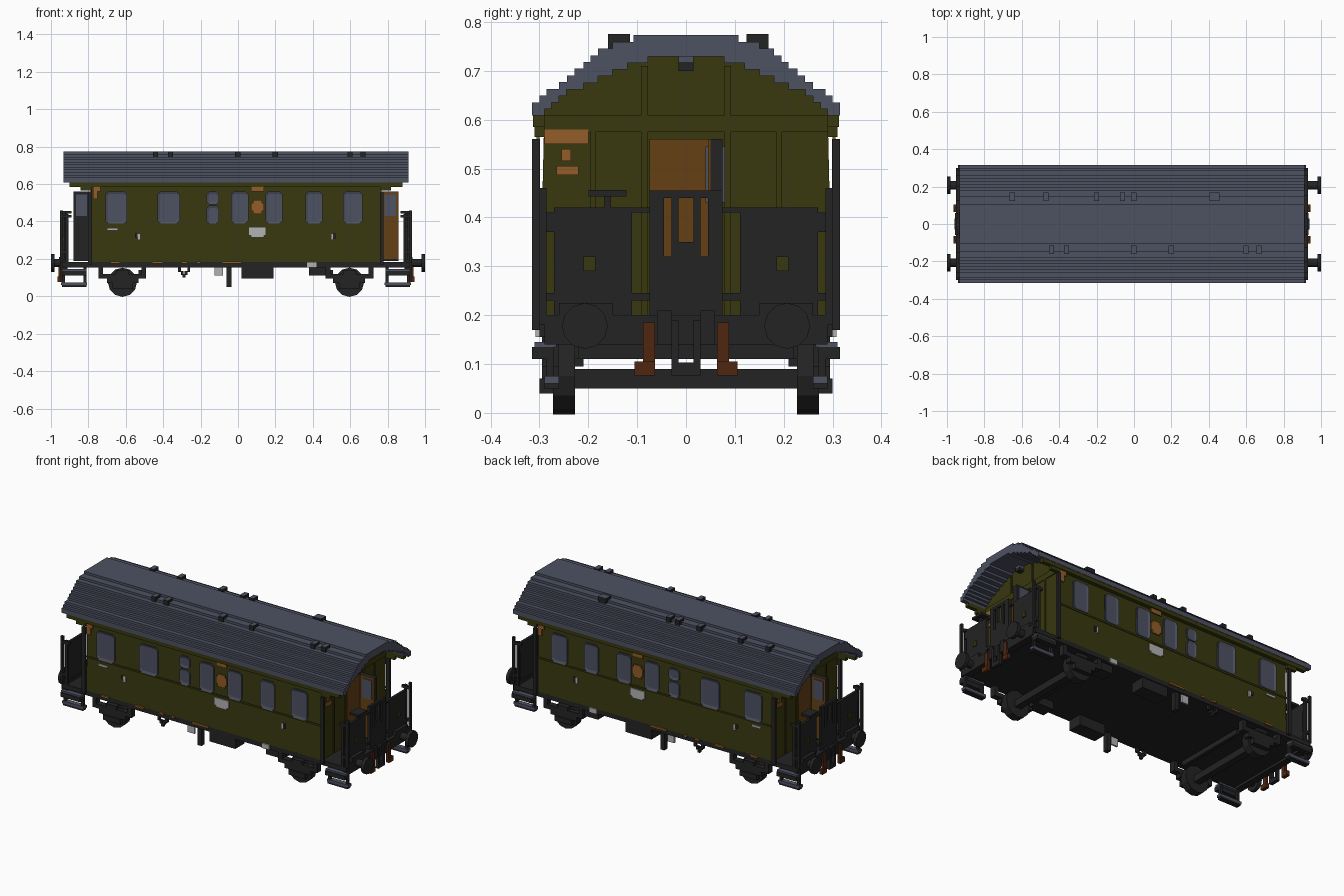
import bpy, bmesh, math
from mathutils import Matrix, Vector

if "Cube" in bpy.data.objects:
    bpy.data.objects.remove(bpy.data.objects["Cube"], do_unlink=True)

UNIT = 0.01          # all sizes below are in hundredths
CENTRE = -0.011      # body sits slightly off the buffer centre
COPIES = {"one": [(1, 1)], "sides": [(1, 1), (1, -1)], "ends": [(1, 1), (-1, -1)],
          "corners": [(1, 1), (1, -1), (-1, 1), (-1, -1)]}


def material(name, red, green, blue):
    mat = bpy.data.materials.new(name)
    mat.use_nodes = True
    colour = (red, green, blue, 1)
    mat.diffuse_color = colour
    mat.node_tree.nodes["Principled BSDF"].inputs["Base Color"].default_value = colour
    return mat


OLIVE = material("olive green", .04, .04, .005)
SLATE = material("slate blue", .075, .082, .12)
BLACK = material("soft black", .017, .017, .017)
OAK = material("oak brown", .133, .051, .007)
GOLD = material("dull gold", .29, .11, .021)
RUST = material("rust red", .08, .019, .005)
WHITE = material("pale grey", .45, .45, .45)


def finish(name, bm, *mats):
    bmesh.ops.recalc_face_normals(bm, faces=bm.faces)
    mesh = bpy.data.meshes.new(name)
    bm.to_mesh(mesh)
    bm.free()
    obj = bpy.data.objects.new(name, mesh)
    bpy.context.collection.objects.link(obj)
    for mat in mats:
        mesh.materials.append(mat)
    return obj


def boxes(name, mat, copies, *items):
    """Boxes given as x, x, y, y, z, z, repeated by symmetry."""
    bm = bmesh.new()
    for x0, x1, y0, y1, z0, z1 in items:
        for sx, sy in COPIES[copies]:
            middle = Vector((sx * (x0 + x1), sy * (y0 + y1), z0 + z1)) * UNIT / 2
            middle.x += CENTRE
            size = Vector((abs(x1 - x0), abs(y1 - y0), abs(z1 - z0))) * UNIT
            bmesh.ops.create_cube(bm, size=1, matrix=Matrix.LocRotScale(middle, None, size))
    return finish(name, bm, mat)


def panels(name, mat, copies, *rects, thick=0.6):
    """Thin plates on the side walls, given as x, x, z, z."""
    return boxes(name, mat, copies, *[(a, b, -30, -30 - thick, c, d) for a, b, c, d in rects])


def prism(name, mat, profile, half):
    """Extrude a y, z profile along the length."""
    bm = bmesh.new()
    verts = [bm.verts.new((CENTRE - half * UNIT, y * UNIT, z * UNIT)) for y, z in profile]
    face = bm.faces.new(verts)
    moved = bmesh.ops.extrude_face_region(bm, geom=[face])["geom"]
    tops = [v for v in moved if isinstance(v, bmesh.types.BMVert)]
    bmesh.ops.translate(bm, verts=tops, vec=(2 * half * UNIT, 0, 0))
    return finish(name, bm, mat)


def staircase(widths, low, step):
    """Stepped arch from the left foot over the top to the right foot."""
    right = []
    for i, w in enumerate(widths):
        right += [(w, low + i * step), (w, low + (i + 1) * step)]
    return [(-y, z) for y, z in right] + right[::-1]


# Stepped roof shell and the body beneath it
STEP = 1.5
outer = staircase([31.5, 31.5, 30, 28.5, 26, 24.3, 22.8, 21, 19.5, 18, 15, 10.7], 60.8, 1.375)
inner = staircase([29, 27.5, 26, 24.5, 21, 18, 15, 12, 7.8], 60.8, STEP * .9)
prism("roof", SLATE, outer + inner[::-1], 92.2)
prism("body", OLIVE, [(-30, 18)] + inner + [(30, 18)], 77)
boxes("eaves_beam", OLIVE, "sides", (-89, 89, 29, 31.3, 58.5, 60.8))
boxes("eaves_bracket", OLIVE, "corners", (77, 83, 29, 31, 56.5, 58.5))
panels("belt_moulding", OLIVE, "sides", (-77, 77, 38, 39), thick=.3)

# Roof vents: slate lids over dark sides
bm = bmesh.new()
for y, places in ((14.6, (-64, -46, -19, -5, 1, 43, 45.5)), (-13.7, (-43, -35, 1, 21, 61, 68))):
    for x in places:
        at = Vector((x * UNIT + CENTRE, y * UNIT, .757))
        bmesh.ops.create_cube(bm, size=1, matrix=Matrix.LocRotScale(at, None, Vector((.028, .045, .036))))
bm.normal_update()
for face in bm.faces:
    face.material_index = 1 if face.normal.z > .5 else 0
finish("roof_vents", bm, BLACK, SLATE)


# Windows with clipped corners and a sunk pane
def windows(name, spans):
    bm = bmesh.new()
    for x0, x1, z0, z1 in spans:
        for side in (-1, 1):
            c = 1.5
            outline = [(x0 + c, z0), (x1 - c, z0), (x1, z0 + c), (x1, z1 - c),
                       (x1 - c, z1), (x0 + c, z1), (x0, z1 - c), (x0, z0 + c)]
            face = bm.faces.new([bm.verts.new((x * UNIT + CENTRE, side * .299, z * UNIT)) for x, z in outline])
            moved = bmesh.ops.extrude_face_region(bm, geom=[face])["geom"]
            bmesh.ops.translate(bm, verts=[v for v in moved if isinstance(v, bmesh.types.BMVert)],
                                vec=(0, side * .008, 0))
            front = [f for f in moved if isinstance(f, bmesh.types.BMFace)]
            bm.normal_update()
            bmesh.ops.inset_region(bm, faces=front, thickness=.014)
            bmesh.ops.translate(bm, verts=front[0].verts, vec=(0, -side * .005, 0))
    finish(name, bm, SLATE)


windows("side_windows", [(x - w, x + w, 39, 56) for x, w in
                         ((-64, 5.8), (-36, 6), (2, 4.6), (20.3, 4.6), (41.7, 4.6), (62.5, 5.2))])
windows("narrow_windows", [(-15.8, -9, 39, 48.5), (-15.8, -9, 49, 56)])

# Painted signs on the side walls
panels("crest", GOLD, "sides", (8, 15, 56, 59), (9, 14, 44, 51.5), (8, 15, 45.5, 50))
panels("number_plate", WHITE, "sides", (6.8, 16.2, 32.5, 37), (8, 15, 31.5, 32.5))
panels("class_sign", GOLD, "ends", (-76.5, -74, 52, 59), (-74, -72.5, 56, 58.5))
panels("lettering_strip", WHITE, "sides", (-69, -63, 35.3, 36.5))
panels("brake_sign", WHITE, "sides", (-52.5, -51, 30, 33.5), (50.7, 52, 30, 33.5))
panels("brake_sign_edge", BLACK, "sides", (-54, -52.5, 31.5, 33.5), (52, 53.2, 30.5, 33.5))
panels("sill_marks", GOLD, "sides", (-67, -62, 17.5, 18.6), (-45, -39, 17.5, 18.6),
       (-29, -26, 17.5, 18.6), (-21, -19, 17.5, 18.6), (-7.5, 3, 17.5, 18.6), thick=.9)

# End walls: doorway, open door, lamp, sign
boxes("doorway", OAK, "ends", (77, 77.6, -7.5, 4.5, 19, 56))
boxes("door", BLACK, "ends", (77, 86.8, 5, 7.5, 19, 56))
boxes("door_face", OAK, "ends", (78, 86.8, 4.5, 5, 20, 56))
boxes("door_window", SLATE, "ends", (79.5, 85.5, 4, 8, 43, 54.5))
boxes("end_lamp", BLACK, "ends", (77, 80, -1.5, 1.5, 70, 71.8))
boxes("end_lamp_cap", SLATE, "ends", (77, 80, -1.5, 1.5, 71.8, 73))
boxes("end_mouldings", OLIVE, "corners", (77, 77.5, 0, 30, 57.5, 60.8),
      (77, 77.5, 7.8, 9.2, 19, 71), (77, 77.5, 18.5, 19.5, 19, 57.5))
boxes("end_sign", GOLD, "ends", (77, 77.8, -29, -20, 55, 58), (77, 77.8, -25.5, -23.5, 51.5, 54),
      (77, 77.8, -26.5, -22, 48.7, 50.5))
boxes("grab_rail", BLACK, "corners", (77, 79, 30, 31.5, 17, 56))

# Platform and its railings
boxes("underframe", BLACK, "one", (-93, 93, -30, 30, 15.5, 18.2))
boxes("buffer_beam", BLACK, "corners", (90, 94, 0, 29, 14, 20), (92, 94, 15, 26, 14, 22.5))
boxes("railing_panel", BLACK, "corners", (90.5, 92, 11, 27, 18, 42), (90.5, 92, 7, 11, 23, 24.5),
      (90.5, 92, 27, 30, 23, 24.5), (90.5, 92, 27, 28.5, 37, 41), (90.5, 92, 7, 11, 41, 42))
boxes("railing_patch", OLIVE, "corners", (92, 92.6, 18.5, 21, 29, 32))
boxes("gangway_gate", BLACK, "corners", (91, 92.5, 0, 7.5, 18, 32), (91, 92.5, 0, 3, 32, 35),
      (91, 92.5, 1.5, 3, 35, 44), (91, 92.5, 4.5, 7.5, 32, 44), (91, 92.5, 0, 7.5, 44, 45.5))
boxes("corner_railing", BLACK, "corners", (92.5, 94, 28.5, 30, 18, 46), (89.5, 91, 28.5, 30, 18, 44),
      (88, 94, 28.5, 30, 42, 43.5), (89.5, 94, 28.5, 30, 23, 24.5))
boxes("brake_wheel", BLACK, "ends", (88, 94, -20, -12.2, 44.3, 45.6), (90, 92, -16.8, -15.3, 18, 45))

# Boarding steps
boxes("step_hangers", BLACK, "corners", (80, 81.5, 27, 28.5, 6, 16), (91.5, 93, 27, 28.5, 6, 16),
      (80, 93, 28.5, 31.5, 11, 13.5), (80, 93, 26, 29, 5, 6))
boxes("step_boards", SLATE, "corners", (80, 93, 26.5, 31, 13.5, 14.5), (79.5, 93.5, 26, 29, 6, 7.5))

# Buffers, coupling and hoses
bm = bmesh.new()
for sx, sy in COPIES["corners"]:
    for inside, end, radius in ((.92, .985, .022), (.98, 1, .047)):
        place = Matrix.Translation((sx * (inside + end) / 2, sy * .207, .178))
        bmesh.ops.create_cone(bm, cap_ends=True, segments=12, radius1=radius, radius2=radius,
                              depth=end - inside, matrix=place @ Matrix.Rotation(math.pi / 2, 4, "Y"))
finish("buffers", bm, BLACK)
boxes("coupling", BLACK, "corners", (93, 95, 1.5, 3, 8, 19), (93, 95, 0, 3, 7.7, 10.3),
      (93, 94.5, 3, 5.8, 14, 21))
boxes("brake_hoses", RUST, "corners", (93.5, 95, 6.3, 8.8, 9, 18.5), (93.5, 95.5, 6.3, 10.5, 7.7, 10.5))

# Wheels, axles and leaf springs
bm = bmesh.new()
for sx, sy in COPIES["corners"]:
    place = Matrix.Translation((CENTRE + sx * .607, sy * .25, .075))
    bmesh.ops.create_cone(bm, cap_ends=True, segments=12, radius1=.078, radius2=.078, depth=.045,
                          matrix=place @ Matrix.Rotation(math.pi / 2, 4, "X"))
finish("wheels", bm, BLACK)
boxes("axles", BLACK, "corners", (58.7, 62.7, 0, 27, 5, 9), (50, 52, 0, 22, 11, 14))
boxes("leaf_springs", BLACK, "corners", (49, 72.5, 26, 29.5, 9.5, 12), (52, 69, 26, 29.5, 7, 9.5),
      (55, 66, 26, 30, 4, 7), (48, 50.5, 26, 29.5, 9.5, 16), (71, 73.5, 26, 29.5, 9.5, 16),
      (57.5, 64, 26, 30, 12, 14))

# Equipment under the floor
boxes("battery_box", BLACK, "sides", (3, 20, 21, 29.5, 9.5, 16))
boxes("air_tank", BLACK, "sides", (39, 50, 20, 28, 11, 16))
boxes("floor_pipe", BLACK, "sides", (-5, -2.5, 26, 29, 5, 16))
boxes("white_tags", WHITE, "sides", (-11.5, -7, 28, 29, 11, 16), (38, 43, 30, 30.8, 15.5, 18.3))
boxes("hook_links", BLACK, "sides", (-31, -29.5, 28, 29.5, 13, 16), (-26, -24.5, 28, 29.5, 13, 16),
      (-29.5, -28, 28, 29.5, 11.5, 13.5), (-27.5, -26, 28, 29.5, 11.5, 13.5), (-28.5, -27, 28, 29.5, 10, 12))
